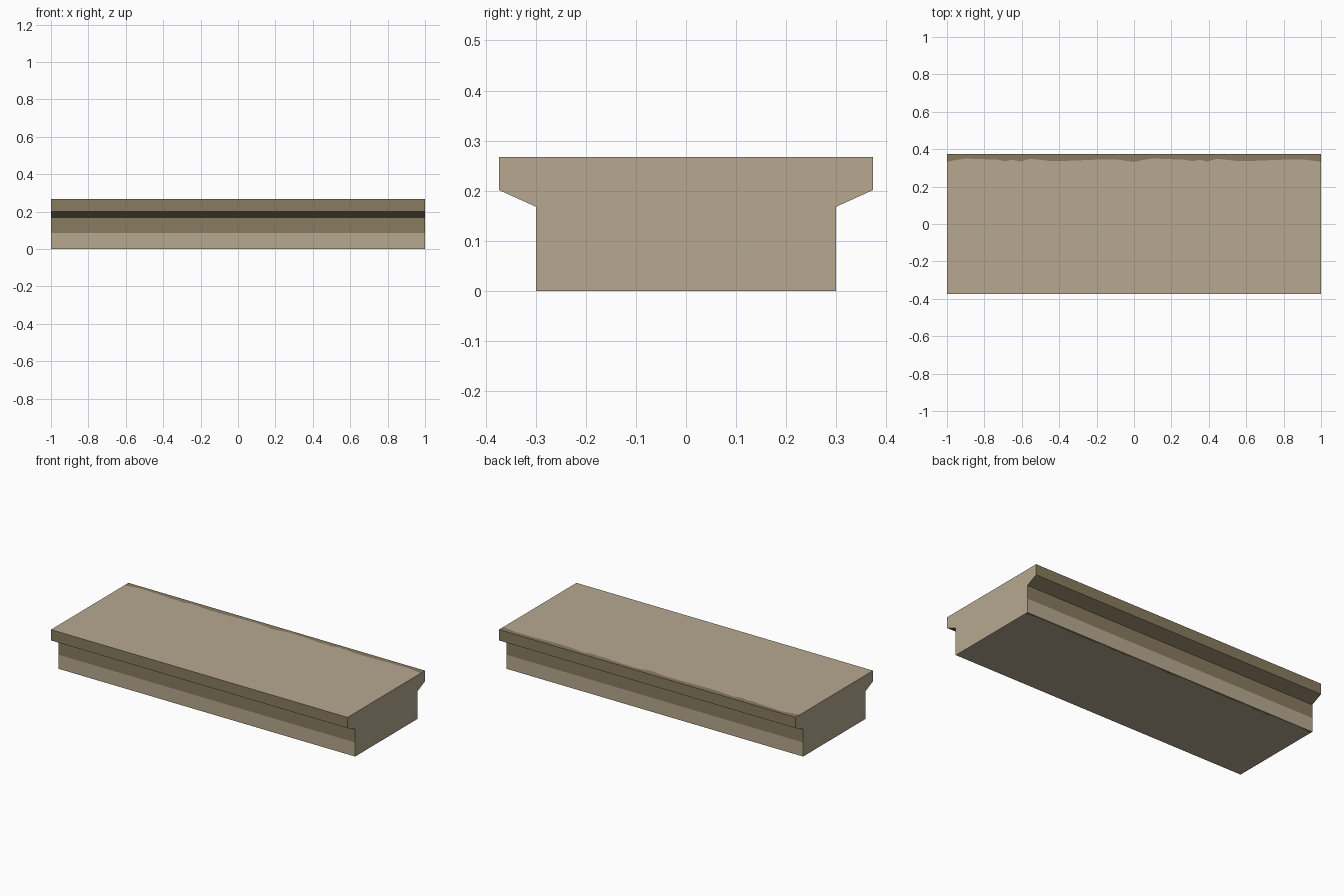
import bpy, bmesh

if "Cube" in bpy.data.objects:
    bpy.data.objects.remove(bpy.data.objects["Cube"])


def srgb(*rgb):
    lin = [(c / 255 / 12.92) if c < 11 else ((c / 255 + 0.055) / 1.055) ** 2.4 for c in rgb]
    return (*lin, 1.0)


def make_material(name, rgb):
    m = bpy.data.materials.new(name)
    m.diffuse_color = srgb(*rgb)
    m.use_nodes = True
    m.node_tree.nodes["Principled BSDF"].inputs["Base Color"].default_value = m.diffuse_color
    return m


LIGHT, BROWN = 0, 1
materials = [make_material("light sandstone", (183, 169, 144)),
             make_material("brown stone", (136, 124, 96))]

# Ragged edge of the brown band on the top: (x, band width), repeats every unit
ragged = [(0, .041), (.04, .032), (.1, .023), (.18, .026), (.27, .029), (.31, .037),
          (.35, .030), (.39, .039), (.44, .025), (.48, .028), (.54, .035), (.6, .037),
          (.7, .033), (.8, .029), (.9, .027), (.95, .034)]
stations = [(x + tile, w) for tile in (-1, 0) for x, w in ragged] + [(1, .041)]

WALL, RIM = 0.30, 0.373
SPLIT, UNDER, LIP, TOP = 0.086, 0.168, 0.201, 0.267


def profile(width):
    """Cross-section (y, z, colour of the strip starting at this point)."""
    return [(-WALL, 0, LIGHT),                       # underside
            (WALL - max(width - .02, .002), 0, BROWN),   # worn lower back edge
            (WALL, 0, LIGHT),                        # back wall, lower course
            (WALL, SPLIT, BROWN),
            (WALL, UNDER, BROWN),                    # sloped underside of rim
            (RIM, LIP, BROWN),                       # rim
            (RIM, TOP, BROWN),                       # ragged band on the top
            (RIM - width, TOP, LIGHT),               # top
            (-RIM, TOP, BROWN),
            (-RIM, LIP, BROWN),
            (-WALL, UNDER, BROWN),
            (-WALL, SPLIT, LIGHT)]


# Sweep the cross-section along x, colouring strip by strip
bm = bmesh.new()
rings = [[bm.verts.new((x, y, z)) for y, z, _ in profile(w)] for x, w in stations]
colours = [c for _, _, c in profile(0)]
n = len(colours)
for a, b in zip(rings, rings[1:]):
    for i in range(n):
        j = (i + 1) % n
        bm.faces.new((a[i], a[j], b[j], b[i])).material_index = colours[i]

# Plain end faces
for ring in (rings[0], rings[-1]):
    bm.faces.new(ring).material_index = LIGHT
bmesh.ops.recalc_face_normals(bm, faces=bm.faces)

mesh = bpy.data.meshes.new("stone_ledge")
bm.to_mesh(mesh)
bm.free()
for m in materials:
    mesh.materials.append(m)
bpy.context.collection.objects.link(bpy.data.objects.new("stone_ledge", mesh))
